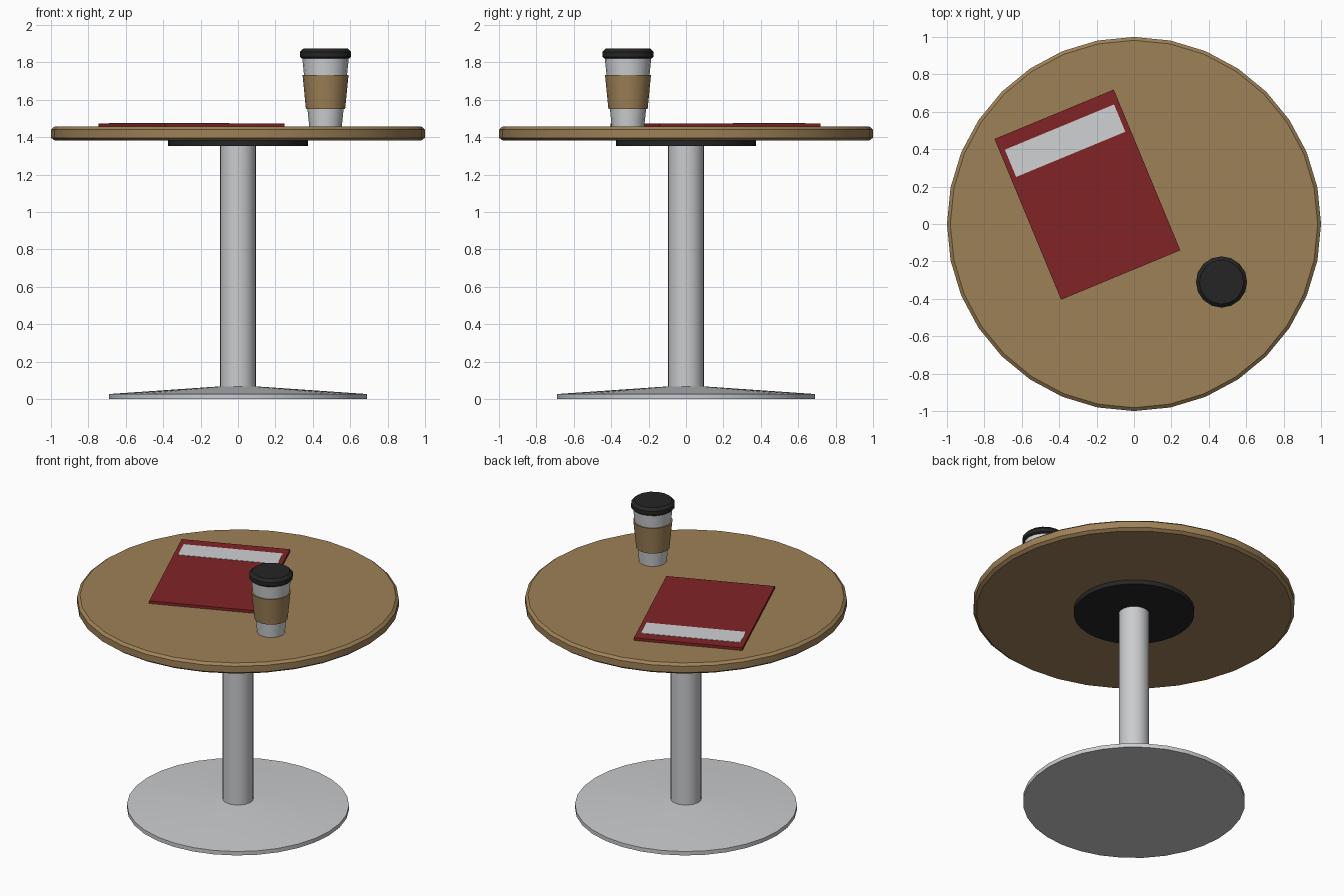
import bpy, bmesh, math
from mathutils import Matrix

if "Cube" in bpy.data.objects:
    bpy.data.objects.remove(bpy.data.objects["Cube"])


def material(name, rgb):
    # sRGB 0-255 to linear
    lin = [((c / 255 + 0.055) / 1.055) ** 2.4 for c in rgb]
    m = bpy.data.materials.new(name)
    m.diffuse_color = (*lin, 1)
    m.use_nodes = True
    m.node_tree.nodes["Principled BSDF"].inputs["Base Color"].default_value = m.diffuse_color
    return m


wood = material("warm_wood", (158, 129, 87))
metal = material("brushed_metal", (203, 204, 207))
black = material("black_plastic", (37, 37, 37))
red = material("dark_red", (130, 36, 38))
white = material("off_white", (207, 209, 212))


def finish(name, bm, mat, angle=30):
    bmesh.ops.recalc_face_normals(bm, faces=bm.faces)
    me = bpy.data.meshes.new(name)
    for f in bm.faces:
        f.smooth = True
    bm.to_mesh(me)
    bm.free()
    me.set_sharp_from_angle(angle=math.radians(angle))
    me.materials.append(mat)
    ob = bpy.data.objects.new(name, me)
    bpy.context.collection.objects.link(ob)
    return ob


def lathe(name, profile, sides, mat, at=(0, 0), closed=False, angle=30):
    """Revolve (radius, z) points; ends are capped, or joined if closed."""
    bm = bmesh.new()
    rings = []
    for r, z in profile:
        rings.append([bm.verts.new((at[0] + r * math.cos(2 * math.pi * i / sides),
                                    at[1] + r * math.sin(2 * math.pi * i / sides), z))
                      for i in range(sides)])
    pairs = list(zip(rings, rings[1:]))
    if closed:
        pairs.append((rings[-1], rings[0]))
    else:
        bm.faces.new(rings[0])
        bm.faces.new(rings[-1])
    for a, b in pairs:
        for i in range(sides):
            j = (i + 1) % sides
            bm.faces.new((a[i], a[j], b[j], b[i]))
    return finish(name, bm, mat, angle)


def slab(name, u, v, z, mat):
    """Box in the turned frame of the menu; u, v, z are (low, high)."""
    bm = bmesh.new()
    bmesh.ops.create_cube(bm, size=1)
    mid = [(a + b) / 2 for a, b in (u, v, z)]
    dim = [b - a for a, b in (u, v, z)]
    turn = Matrix.Translation((-0.249, 0.157, 0)) @ Matrix.Rotation(math.radians(22.5), 4, 'Z')
    bm.transform(turn @ Matrix.Translation(mid) @ Matrix.Diagonal((*dim, 1)))
    return finish(name, bm, mat)


# Table
lathe("table_base", [(0.69, 0), (0.69, 0.027), (0.095, 0.068)], 32, metal, angle=25)
lathe("table_post", [(0.095, 0.05), (0.095, 1.36)], 32, metal)
lathe("mounting_plate", [(0.375, 1.352), (0.375, 1.385)], 32, black)
lathe("table_top", [(0.98, 1.382), (1.0, 1.397), (1.0, 1.441), (0.982, 1.456)], 32, wood)

# Takeaway cup
CUP = (0.468, -0.31)
lathe("cup_body", [(0.087, 1.456), (0.125, 1.83)], 16, white, CUP)
lathe("cup_sleeve", [(0.094, 1.552), (0.105, 1.552), (0.123, 1.733), (0.112, 1.733)],
      16, wood, CUP, closed=True)
lathe("cup_lid", [(0.128, 1.822), (0.137, 1.83), (0.137, 1.856), (0.118, 1.874)], 16, black, CUP)

# Menu with pale title band
slab("menu", (-0.345, 0.345), (-0.465, 0.465), (1.456, 1.474), red)
slab("menu_band", (-0.316, 0.316), (0.233, 0.391), (1.473, 1.476), white)
